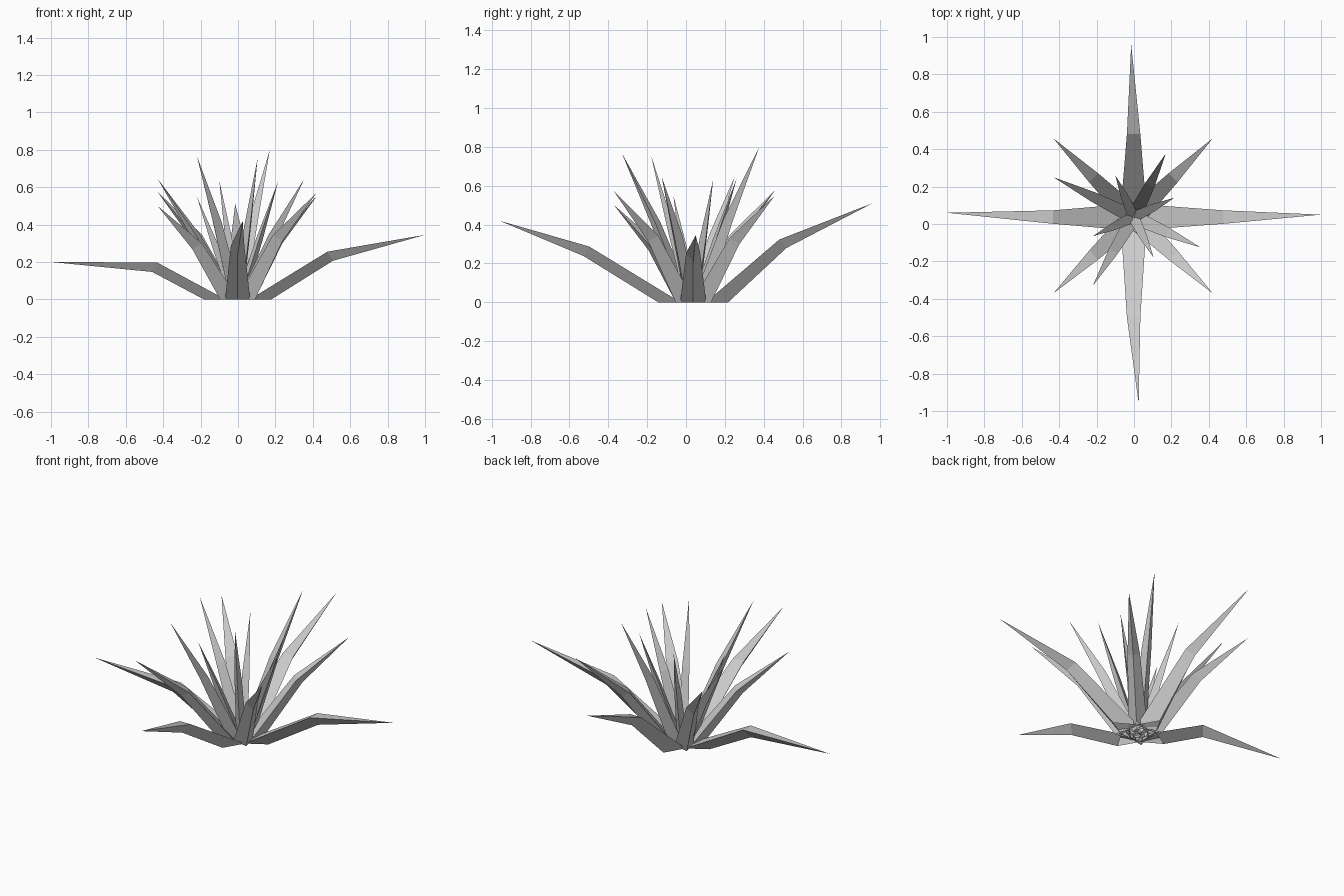
import bpy
import bmesh
from mathutils import Vector

cube = bpy.data.objects.get("Cube")
if cube:
    bpy.data.objects.remove(cube)

grey = bpy.data.materials.new("leaf grey")
grey.use_nodes = True
colour = (0.6, 0.6, 0.6, 1)
grey.diffuse_color = colour
grey.node_tree.nodes["Principled BSDF"].inputs["Base Color"].default_value = colour

CENTRE = Vector((-0.002, 0.037, 0))
UP = Vector((0, 0, 1))


def leaf(name, tip, out, knee, base, widths, depth):
    """Bent spike: flat upper side, keel below, open at the ground.
    out = heading, knee = (radius, height), base = (upper edge, keel) radii."""
    out = Vector((out[0], out[1], 0)).normalized()
    side = Vector((-out.y, out.x, 0))

    def section(radius, height, half, keel_radius, keel_height):
        mid = CENTRE + out * radius + UP * height
        keel = CENTRE + out * keel_radius + UP * keel_height
        return [mid - side * half, mid + side * half, keel]

    # keel drops square to the average slope at the knee
    slope = Vector((knee[0] - base[0], knee[1])).normalized()
    rings = [section(base[0], 0, widths[0], base[1], 0),
             section(*knee, widths[1], knee[0] + slope.y * depth,
                     knee[1] - slope.x * depth)]
    bm = bmesh.new()
    low, high = [[bm.verts.new(p) for p in ring] for ring in rings]
    end = bm.verts.new(tip)
    for i in range(3):
        j = (i + 1) % 3
        bm.faces.new((low[j], low[i], high[i], high[j]))
        bm.faces.new((high[j], high[i], end))
    bmesh.ops.recalc_face_normals(bm, faces=bm.faces)
    mesh = bpy.data.meshes.new(name)
    bm.to_mesh(mesh)
    bm.free()
    mesh.materials.append(grey)
    bpy.context.collection.objects.link(bpy.data.objects.new(name, mesh))


# Four long drooping leaves, square to the axes with slightly twisted tips
for name, tip, out, knee in (
        ("left", (1, 0.05, 0.345), (1, 0), (0.48, 0.255)),
        ("back", (-0.015, 0.96, 0.51), (0, 1), (0.443, 0.323)),
        ("right", (-1, 0.06, 0.2), (-1, 0), (0.43, 0.197)),
        ("front", (0.025, -0.96, 0.42), (0, -1), (0.535, 0.287))):
    leaf("outer_leaf_" + name, tip, out, knee, (0.065, 0.18), (0.067, 0.036), 0.057)

# Upright rings, each with its own knee fractions, base, widths and keel depth
RINGS = {
    "diagonal_leaf": (((0.42, 0.457, 0.55), (-0.43, 0.457, 0.575),
                       (-0.43, -0.37, 0.5), (0.42, -0.37, 0.57)),
                      (0.5, 0.6), (0.045, 0.13), (0.053, 0.034), 0.05),
    "middle_leaf": (((0.17, 0.377, 0.8), (-0.43, 0.25, 0.645),
                     (-0.22, -0.33, 0.767), (0.355, -0.125, 0.645)),
                    (0.5, 0.54), (0.015, 0.08), (0.038, 0.027), 0.04),
    "inner_leaf": (((0.215, 0.14, 0.632), (-0.1, 0.26, 0.635),
                    (-0.22, -0.065, 0.55), (0.105, -0.18, 0.757)),
                   (0.5, 0.52), (0.002, 0.045), (0.03, 0.02), 0.03),
}
for ring, (tips, (fr, fz), base, widths, depth) in RINGS.items():
    for n, tip in enumerate(tips, 1):
        out = (Vector(tip) - CENTRE).xy
        leaf(f"{ring}_{n}", tip, out, (out.length * fr, tip[2] * fz),
             base, widths, depth)
